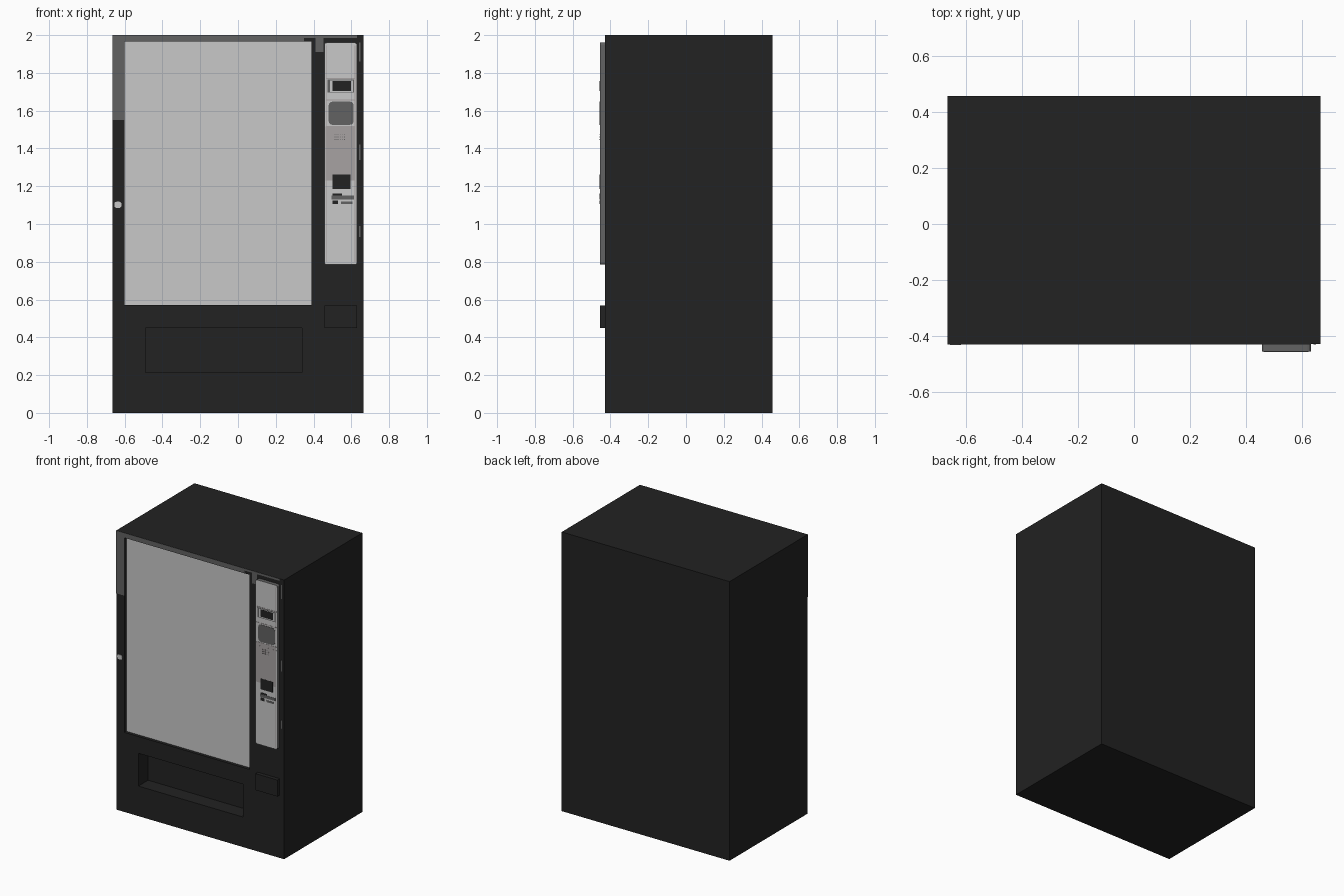
import bpy, bmesh
from mathutils import Vector

start = bpy.data.objects.get("Cube")
if start:
    bpy.data.objects.remove(start, do_unlink=True)


def material(name, r, g, b):
    m = bpy.data.materials.new(name)
    m.use_nodes = True
    m.diffuse_color = (r, g, b, 1)
    bsdf = next(n for n in m.node_tree.nodes if n.type == 'BSDF_PRINCIPLED')
    bsdf.inputs["Base Color"].default_value = (r, g, b, 1)
    bsdf.inputs["Roughness"].default_value = 0.7
    return m


black = material("cabinet black", 0.016, 0.016, 0.016)
light = material("pale grey", 0.58, 0.58, 0.58)
mid = material("mid grey", 0.122, 0.122, 0.122)
warm = material("warm grey", 0.39, 0.36, 0.36)

FRONT, BACK = -0.428, 0.457      # cabinet front and back
FACE = -0.455                    # front of the control panel


def box(name, x, y, z, mat, round_corners=0):
    """Box between pairs of limits, with optional rounding of its front outline."""
    bm = bmesh.new()
    bmesh.ops.create_cube(bm, size=1)
    for v in bm.verts:
        v.co = Vector([(lo + hi) / 2 + c * (hi - lo) for c, (lo, hi) in zip(v.co, (x, y, z))])
    if round_corners:
        edges = [e for e in bm.edges if abs(e.verts[0].co.y - e.verts[1].co.y) > 0.0005]
        bmesh.ops.bevel(bm, geom=edges, offset=round_corners, segments=3, profile=0.5,
                        affect='EDGES')
    mesh = bpy.data.meshes.new(name)
    bm.to_mesh(mesh)
    bm.free()
    mesh.materials.append(mat)
    ob = bpy.data.objects.new(name, mesh)
    bpy.context.collection.objects.link(ob)
    return ob


def plate(name, x, z, mat, base=FACE, thick=0.002, round_corners=0):
    return box(name, x, (base - thick, base + 0.002), z, mat, round_corners)


def cut(target, x, y, z):
    """Carve a box-shaped recess out of a part."""
    cutter = box("cutter", x, y, z, black)
    cutter.hide_render = True
    mod = target.modifiers.new("recess", 'BOOLEAN')
    mod.operation = 'DIFFERENCE'
    mod.solver = 'EXACT'
    mod.object = cutter
    bpy.context.view_layer.objects.active = target
    bpy.ops.object.modifier_apply(modifier=mod.name)
    bpy.data.objects.remove(cutter, do_unlink=True)


# Cabinet with a shallow window recess and a deep delivery slot
window_x, window_z = (-0.6, 0.39), (0.57, 1.965)
cabinet = box("cabinet", (-0.665, 0.665), (FRONT, BACK), (0, 2), black)
cut(cabinet, window_x, (-0.6, FRONT + 0.026), window_z)
cut(cabinet, (-0.49, 0.34), (-0.6, FRONT + 0.11), (0.215, 0.45))

# Window pane at the back of its recess
box("window_pane", window_x, (FRONT + 0.022, FRONT + 0.03), window_z, light)

# Worn grey areas on the door frame
for name, x, z in (("frame_left_grey", (-0.665, -0.6), (1.55, 2)),
                   ("frame_top_grey", (-0.6, 0.35), (1.965, 2)),
                   ("frame_corner_grey", (0.35, 0.63), (1.985, 2)),
                   ("frame_post_grey", (0.41, 0.452), (1.91, 1.985)),
                   ("frame_edge_mark_upper", (0.64, 0.648), (1.86, 1.96)),
                   ("frame_edge_mark_middle", (0.64, 0.648), (1.34, 1.42)),
                   ("frame_edge_mark_lower", (0.64, 0.648), (0.93, 0.99))):
    plate(name, x, z, mid, FRONT, 0.001)

# Door lock
plate("door_lock", (-0.655, -0.617), (1.085, 1.118), light, FRONT, 0.004, 0.012)

# Control panel: pale front, grey sides
panel_x = (0.457, 0.63)
panel = box("control_panel", panel_x, (FACE, FRONT + 0.01), (0.785, 1.96), light, 0.012)
panel.data.materials.append(mid)
for f in panel.data.polygons:
    f.material_index = 0 if f.normal.y < -0.9 else 1

# Coloured zones of the panel
plate("panel_warm_zone", (0.462, 0.62), (1.23, 1.515), warm, thick=0.001)
plate("bill_slot_surround", (0.475, 0.615), (1.695, 1.765), mid, thick=0.001)
plate("bill_slot_border", (0.488, 0.608), (1.7, 1.76), light, thick=0.0015)
plate("bill_slot", (0.5, 0.598), (1.705, 1.757), black)
plate("display", (0.48, 0.612), (1.525, 1.648), mid, round_corners=0.02)
plate("keypad", (0.5, 0.595), (1.185, 1.262), black)
for i, z in enumerate((1.768, 1.655, 1.515, 1.49)):
    plate(f"panel_groove_{i}", (0.465, 0.622), (z, z + 0.004), warm, thick=0.0015)
for i, x in enumerate((0.468, 0.618)):
    plate(f"panel_seam_{i}", (x, x + 0.003), (0.8, 1.945), warm, thick=0.001)

# Speaker holes
for row in range(3):
    for col in range(6):
        x, z = 0.512 + col * 0.01, 1.445 + row * 0.014
        plate(f"speaker_hole_{row}_{col}", (x, x + 0.004), (z, z + 0.004), mid)

# Coin slot and return lever
plate("coin_slot_plate", (0.495, 0.615), (1.13, 1.15), mid)
plate("coin_slot", (0.5, 0.53), (1.105, 1.125), black)
plate("return_lever", (0.545, 0.605), (1.105, 1.118), mid)
plate("coin_label", (0.5, 0.55), (1.152, 1.162), black)

# Coin return box
box("coin_return", panel_x, (FACE, FRONT + 0.01), (0.45, 0.568), black)
